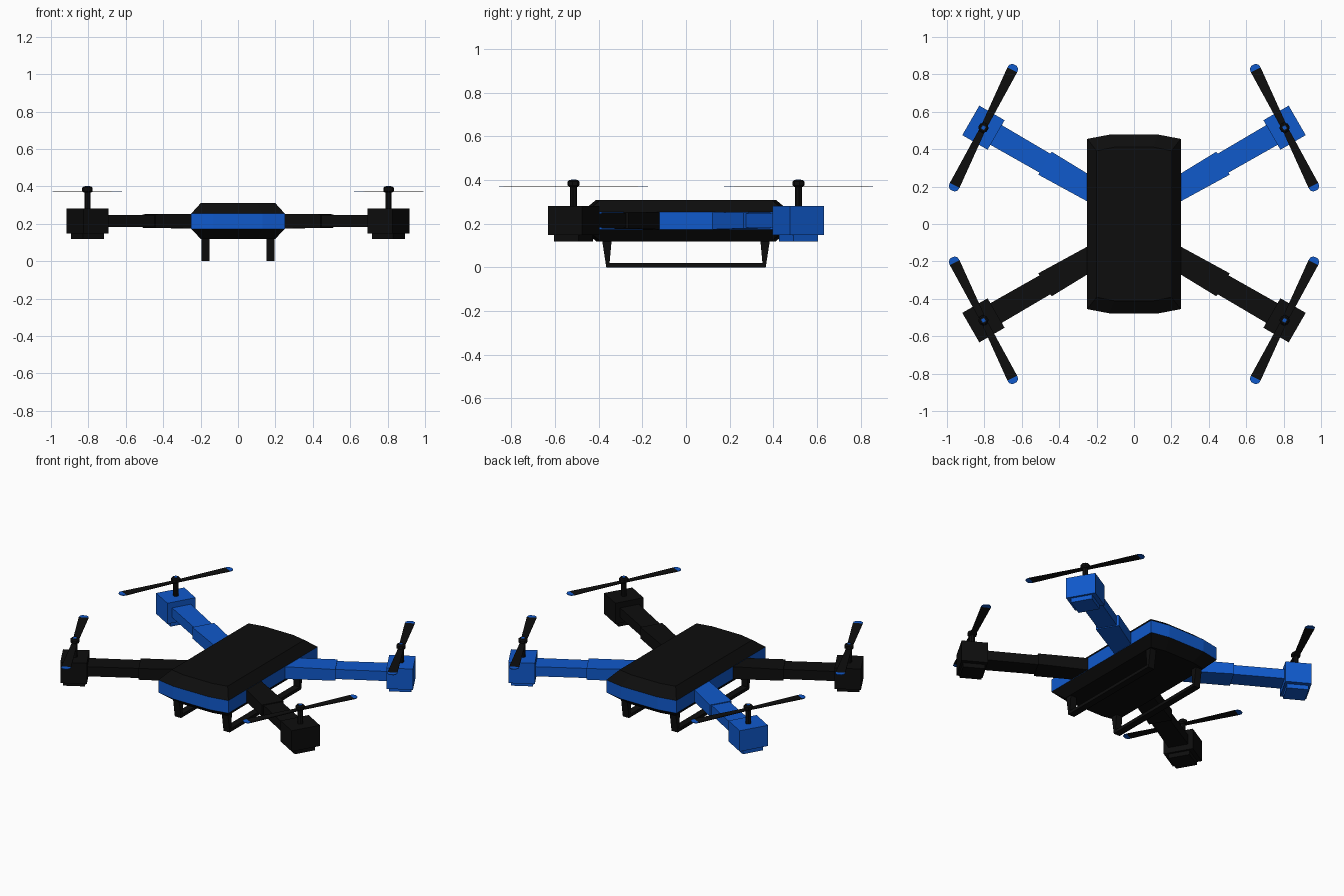
import bpy, bmesh, math

if "Cube" in bpy.data.objects:
    bpy.data.objects.remove(bpy.data.objects["Cube"])


def material(name, rgb):
    m = bpy.data.materials.new(name)
    m.diffuse_color = (*rgb, 1)
    m.use_nodes = True
    m.node_tree.nodes["Principled BSDF"].inputs["Base Color"].default_value = m.diffuse_color
    return m


BLACK = material("black", (0.004, 0.004, 0.004))
BLUE = material("blue", (0.005, 0.1, 0.6))


def loft(name, rings, mats, side_index=None, cap_index=(0, 0)):
    """Skin a list of equal-length point rings and cap both ends."""
    bm = bmesh.new()
    loops = [[bm.verts.new(p) for p in ring] for ring in rings]
    n = len(rings[0])
    for k, (a, b) in enumerate(zip(loops, loops[1:])):
        for i in range(n):
            f = bm.faces.new((a[i], a[(i + 1) % n], b[(i + 1) % n], b[i]))
            f.material_index = side_index[k] if side_index else 0
    bm.faces.new(loops[0][::-1]).material_index = cap_index[0]
    bm.faces.new(loops[-1]).material_index = cap_index[1]
    bmesh.ops.recalc_face_normals(bm, faces=bm.faces)
    me = bpy.data.meshes.new(name)
    bm.to_mesh(me)
    bm.free()
    ob = bpy.data.objects.new(name, me)
    bpy.context.collection.objects.link(ob)
    for m in mats:
        me.materials.append(m)
    return ob


# Body shell: bowed-end plan, inset at top and bottom, blue band round the middle
half = [(0.25, 0.455), (0.13, 0.478), (-0.13, 0.478), (-0.25, 0.455)]
plan = half + [(-x, -y) for x, y in half]
levels = [(0.12, 0.8, 0.86), (0.173, 1, 1), (0.255, 1, 1), (0.31, 0.8, 0.86)]
loft("body", [[(x * a, y * b, z) for x, y in plan] for z, a, b in levels],
     [BLACK, BLUE], [0, 1, 0])

# Landing skids: U-shaped profile swept across the width
prof = [(-0.385, 0.13), (-0.365, 0), (0.365, 0), (0.385, 0.13),
        (0.34, 0.13), (0.35, 0.02), (-0.35, 0.02), (-0.34, 0.13)]
for side, s in (("left", -1), ("right", 1)):
    loft(side + "_skid", [[(s * x, y, z) for y, z in prof] for x in (0.152, 0.196)],
         [BLACK])

# Four arms with motors and propellers, placed in a frame centred on each motor
MX, MY, Z_PROP = 0.805, 0.515, 0.372
ANGLE = math.radians(30)


def make_arm(label, sx, sy, mat):
    def place(u, v, z, ang=ANGLE):
        c, s = math.cos(ang), math.sin(ang)
        return (sx * (MX + u * c - v * s), sy * (MY + u * s + v * c), z)

    def box(name, sections):
        # sections: (distance along arm, half width, low z, high z)
        loft(label + name, [[place(u, -w, a), place(u, w, a), place(u, w, b), place(u, -w, b)]
                            for u, w, a, b in sections], [mat])

    def lathe(name, steps, m, n=8):
        loft(label + name, [[place(r * math.cos(2 * math.pi * (i + .5) / n),
                                   r * math.sin(2 * math.pi * (i + .5) / n), z)
                             for i in range(n)] for r, z in steps], [m])

    box("_inner_arm", [(-0.70, 0.063, 0.174, 0.254), (-0.38, 0.071, 0.179, 0.251)])
    box("_outer_arm", [(-0.40, 0.058, 0.184, 0.246), (-0.06, 0.061, 0.184, 0.246)])
    box("_motor_housing", [(-0.078, 0.091, 0.148, 0.282), (0.078, 0.091, 0.148, 0.282)])
    box("_motor_base", [(-0.065, 0.065, 0.12, 0.15), (0.065, 0.065, 0.12, 0.15)])
    lathe("_shaft", [(0.017, 0.27), (0.017, 0.375)], BLACK)
    lathe("_hub_cap", [(0.02, 0.368), (0.028, 0.376), (0.028, 0.393), (0.02, 0.4)], BLACK)
    lathe("_hub_dot", [(0.013, 0.395), (0.013, 0.402)], BLUE, 4)

    # Thin blade widening outward, with blue tips
    stations = [(0.375, 0.013), (0.362, 0.027), (0.345, 0.029), (0.0, 0.016)]
    stations = [(-d, w) for d, w in stations] + [(d, w) for d, w in stations[-2::-1]]
    p = math.radians(26.5)
    t = 0.002
    loft(label + "_propeller",
         [[place(w, d, Z_PROP - t, p), place(-w, d, Z_PROP - t, p),
           place(-w, d, Z_PROP + t, p), place(w, d, Z_PROP + t, p)] for d, w in stations],
         [BLACK, BLUE], [1, 1, 0, 0, 1, 1], (1, 1))


for end, sy, mat in (("front", -1, BLACK), ("rear", 1, BLUE)):
    for side, sx in (("left", -1), ("right", 1)):
        make_arm(end + "_" + side, sx, sy, mat)
